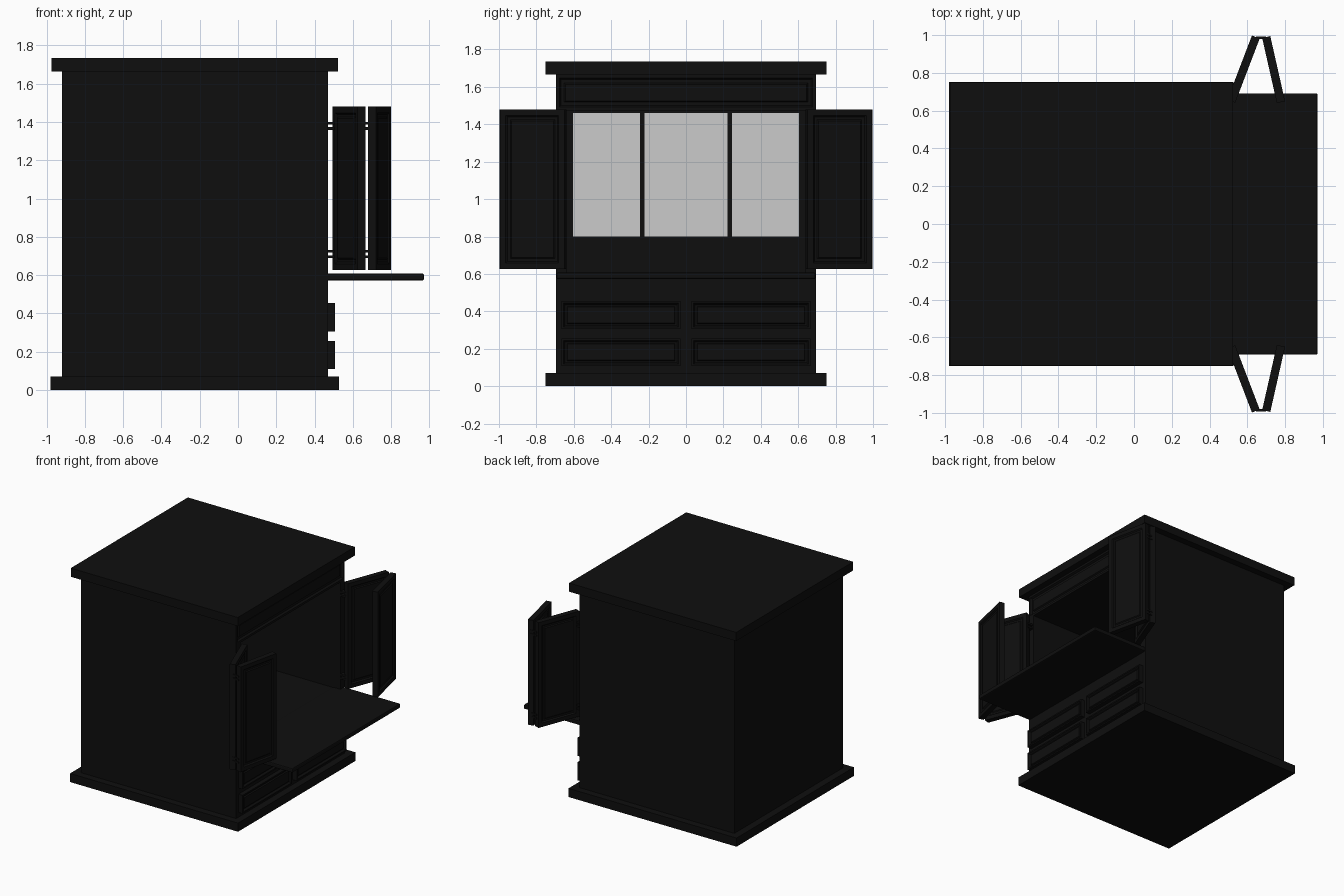
import bpy, bmesh, math
from mathutils import Vector, Matrix

if "Cube" in bpy.data.objects:
    bpy.data.objects.remove(bpy.data.objects["Cube"])


def material(name, v):
    m = bpy.data.materials.new(name)
    m.diffuse_color = (v, v, v, 1)
    m.use_nodes = True
    m.node_tree.nodes["Principled BSDF"].inputs["Base Color"].default_value = m.diffuse_color
    return m


BLACK = material("black lacquer", 0.0045)
GREY = material("pale grey panel", 0.6)


def box(name, x, y, z, mat=BLACK, insets=(), sides=(), matrix=None, bevel=0):
    """Box from ranges; faces along the 'sides' directions get stepped (inset, depth) mouldings."""
    bm = bmesh.new()
    bmesh.ops.create_cube(bm, size=1)
    for v in bm.verts:
        v.co = Vector([r[0] + (c + 0.5) * (r[1] - r[0]) for c, r in zip(v.co, (x, y, z))])
    bm.normal_update()
    for d in sides:
        face = max(bm.faces, key=lambda f: (round(f.normal.dot(Vector(d)), 3), f.calc_area()))
        for thick, depth in insets:
            bmesh.ops.inset_region(bm, faces=[face], thickness=thick, depth=0)
            for v in face.verts:
                v.co += Vector(d) * depth
    me = bpy.data.meshes.new(name)
    bm.to_mesh(me)
    bm.free()
    me.materials.append(mat)
    ob = bpy.data.objects.new(name, me)
    bpy.context.collection.objects.link(ob)
    if matrix:
        ob.matrix_world = matrix
    if bevel:
        b = ob.modifiers.new("soft edge", 'BEVEL')
        b.width, b.segments = bevel, 2
    return ob


FRONT = [(1, 0, 0)]

# plinth and top slab
box("base_slab", (-0.98, 0.527), (-0.752, 0.752), (0, 0.07))
box("top_slab", (-0.975, 0.523), (-0.75, 0.75), (1.665, 1.735))

# carcass around the open compartment
box("lower_body", (-0.92, 0.47), (-0.695, 0.695), (0.07, 0.605))
box("back_wall", (-0.92, -0.86), (-0.695, 0.695), (0.605, 1.475))
box("upper_body", (-0.92, 0.45), (-0.695, 0.695), (1.475, 1.665))
for s in (-1, 1):
    ys = sorted((s * 0.64, s * 0.695))
    box("side_wall", (-0.92, 0.47), ys, (0.605, 1.475))

# header with recessed moulding
box("header_panel", (0.44, 0.47), (-0.695, 0.695), (1.475, 1.665),
    insets=[(0.025, 0), (0.012, -0.015), (0.025, 0), (0.01, 0.01)], sides=FRONT)

# three pale panels on the rear of the compartment, split by black bars
for a, b in ((-0.605, -0.245), (-0.223, 0.223), (0.245, 0.605)):
    box("rear_pale_panel", (-0.862, -0.852), (a, b), (0.80, 1.46), GREY)

# pull-out shelf
box("pull_out_shelf", (0.40, 0.972), (-0.692, 0.692), (0.572, 0.608), bevel=0.008)

# drawers, two by two
for s in (-1, 1):
    for z0 in (0.108, 0.306):
        box("drawer_front", (0.46, 0.506), sorted((s * 0.03, s * 0.665)), (z0, z0 + 0.148),
            insets=[(0.015, 0), (0.012, -0.015), (0.012, 0), (0.006, 0.01)], sides=FRONT)

# folding doors, two leaves on each side
for s in (-1, 1):
    for name, p, q in (("inner_door_leaf", (0.515, 0.65), (0.645, 0.99)),
                       ("outer_door_leaf", (0.70, 0.99), (0.778, 0.645))):
        p, q = Vector((p[0], s * p[1], 0)), Vector((q[0], s * q[1], 0))
        d = q - p
        m = Matrix.Translation(p) @ Matrix.Rotation(math.atan2(d.y, d.x), 4, 'Z')
        box(name, (0, d.length), (-0.022, 0.022), (0.627, 1.48),
            insets=[(0.045, 0), (0.012, -0.01), (0.02, 0), (0.01, 0.006)],
            sides=[(0, 1, 0), (0, -1, 0)], matrix=m)
    # hinges: frame to leaf, and leaf to leaf
    for zc in (0.71, 1.38):
        for dz in (-0.014, 0.014):
            z = (zc + dz - 0.007, zc + dz + 0.007)
            box("frame_hinge", (0.46, 0.515), sorted((s * 0.645, s * 0.68)), z)
            box("leaf_hinge", (0.645, 0.70), sorted((s * 0.98, s * 0.992)), z)
